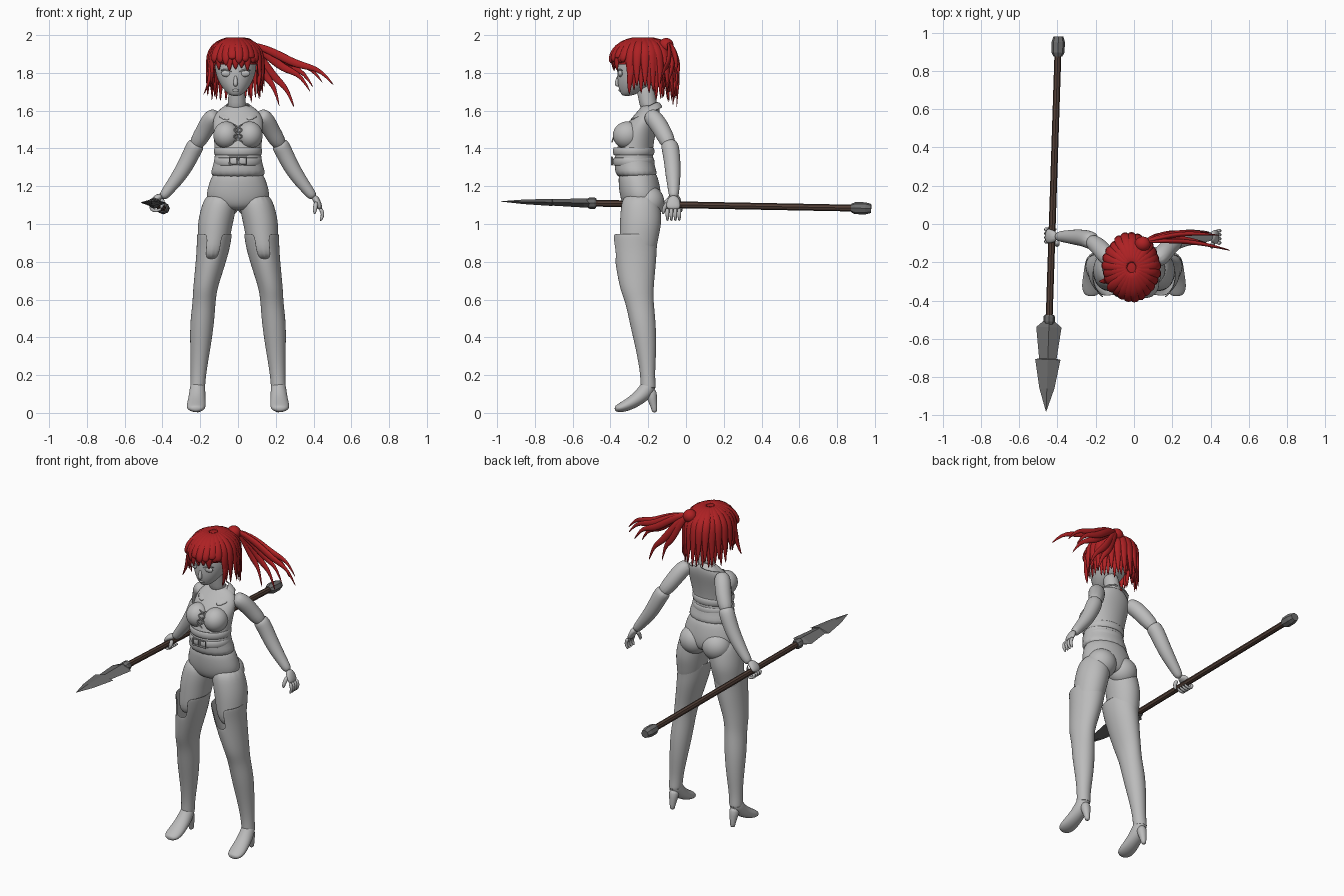
import bpy, bmesh, math, random
from mathutils import Vector, Matrix

random.seed(4)
default_cube = bpy.data.objects.get("Cube")
if default_cube:
    bpy.data.objects.remove(default_cube)

X, Y, Z = Vector((1, 0, 0)), Vector((0, 1, 0)), Vector((0, 0, 1))
HEAD_X = -.013


def material(name, colour):
    mat = bpy.data.materials.new(name)
    mat.use_nodes = True
    mat.diffuse_color = (*colour, 1)
    shader = next(n for n in mat.node_tree.nodes if n.type == 'BSDF_PRINCIPLED')
    shader.inputs["Base Color"].default_value = (*colour, 1)
    return mat


body_grey = material("body grey", (.5, .5, .5))
hair_red = material("hair red", (.42, .015, .017))
shaft_brown = material("shaft brown", (.085, .05, .038))
metal_grey = material("metal grey", (.15, .15, .15))


def finish(name, bm, mat, smooth=0, solid=0):
    bmesh.ops.recalc_face_normals(bm, faces=bm.faces)
    mesh = bpy.data.meshes.new(name)
    bm.to_mesh(mesh)
    bm.free()
    mesh.materials.append(mat)
    obj = bpy.data.objects.new(name, mesh)
    bpy.context.scene.collection.objects.link(obj)
    if solid:
        obj.modifiers.new("thickness", 'SOLIDIFY').thickness = solid
    if smooth:
        subdivision = obj.modifiers.new("rounding", 'SUBSURF')
        subdivision.levels = subdivision.render_levels = smooth
        for polygon in mesh.polygons:
            polygon.use_smooth = True
    return obj


def sweep(name, path, radii, mat, sides=12, hint=X, axis=None, smooth=2,
          caps=True, solid=0, cut=None):
    """Skin elliptical rings (width along hint, depth across it) along a path."""
    path = [Vector(p) for p in path]
    grow = 3 / (2 + math.cos(math.tau / sides)) if smooth else 1
    bm = bmesh.new()
    rings = []
    for i, point in enumerate(path):
        ahead = path[min(i + 1, len(path) - 1)] - path[max(i - 1, 0)]
        along = axis or ahead.normalized()
        side = (hint - along * hint.dot(along)).normalized()
        across = along.cross(side)
        wide, deep = radii[i] if isinstance(radii[i], tuple) else (radii[i], radii[i])
        rings.append([bm.verts.new(point + grow * (
            side * wide * math.cos(math.tau * k / sides) +
            across * deep * math.sin(math.tau * k / sides))) for k in range(sides)])
    for low, high in zip(rings, rings[1:]):
        for k in range(sides):
            j = (k + 1) % sides
            bm.faces.new((low[k], low[j], high[j], high[k]))
    if caps:
        bm.faces.new(rings[0])
        bm.faces.new(rings[-1])
    if cut:
        doomed = [f for f in bm.faces if cut(f.calc_center_median())]
        bmesh.ops.delete(bm, geom=doomed, context='FACES')
    return finish(name, bm, mat, smooth, solid)


def stack(name, rows, mat=body_grey, x=0, **options):
    """Level rings given as rows of height, depth position, half width, half depth."""
    return sweep(name, [(x, y, z) for z, y, _, _ in rows],
                 [(w, d) for _, _, w, d in rows], mat, axis=Z, **options)


def pair(name, path, radii, mat=body_grey, **options):
    for label, sign in (("left_", 1), ("right_", -1)):
        sweep(label + name, [(sign * x, y, z) for x, y, z in path], radii, mat, **options)


def ball(name, centre, size, mat=body_grey, cut=None):
    bm = bmesh.new()
    bmesh.ops.create_uvsphere(bm, u_segments=24, v_segments=14, radius=1,
                              matrix=Matrix.Translation(centre) @ Matrix.Diagonal((*size, 1)))
    if cut:
        doomed = [f for f in bm.faces if cut(f.calc_center_median())]
        bmesh.ops.delete(bm, geom=doomed, context='FACES')
    return finish(name, bm, mat, smooth=1)


# Torso, vest and belts
stack("vest", [(1.235, -.257, .157, .116), (1.3, -.27, .134, .106), (1.36, -.278, .12, .1),
               (1.42, -.265, .124, .092), (1.5, -.248, .134, .09), (1.57, -.21, .132, .07),
               (1.615, -.19, .09, .05), (1.63, -.19, .05, .04)], sides=20, solid=.006)
stack("pelvis", [(1.3, -.26, .12, .095), (1.22, -.25, .152, .108), (1.15, -.24, .17, .11),
                 (1.1, -.235, .15, .1), (1.07, -.235, .07, .07)], sides=16)
for label, height in (("upper", 1.385), ("lower", 1.33)):
    stack(label + "_belt", [(height - .023, -.277, .123, .106), (height, -.277, .13, .112),
                            (height + .023, -.277, .123, .106)],
          sides=20, caps=False, solid=.008)
for sign in (1, -1):
    sweep("buckle", [(sign * .025 + dx, -.392, 1.335 + dz) for dx, dz in
                     ((-.02, -.02), (.02, -.02), (.02, .02), (-.02, .02), (-.02, -.02))],
          [.005] * 5, body_grey, sides=6, hint=Y, smooth=0)
for label, sign in (("left_", 1), ("right_", -1)):
    ball(label + "bust", (sign * .062, -.312, 1.47), (.07, .076, .073))
    ball(label + "buttock", (sign * .078, -.198, 1.115), (.09, .085, .088))
    # Folded collar flap, from the nape to the front point
    bm = bmesh.new()
    inner = [(0, -.145, 1.655), (.06, -.16, 1.65), (.065, -.23, 1.615), (.025, -.3, 1.55)]
    outer = [(0, -.115, 1.62), (.1, -.13, 1.615), (.125, -.23, 1.585), (.08, -.3, 1.55)]
    rows = [[bm.verts.new((sign * x, y, z)) for x, y, z in row] for row in (inner, outer)]
    for k in range(len(inner) - 1):
        bm.faces.new((rows[0][k], rows[0][k + 1], rows[1][k + 1], rows[1][k]))
    finish(label + "collar", bm, body_grey, smooth=1, solid=.01)
    for k in range(3):
        top, front = 1.53 - .033 * k, -.352 - .014 * k
        sweep(label + "lace", [(sign * .026, front, top), (0, front - .008, top - .016),
                               (-sign * .026, front - .012, top - .033)],
              [.004] * 3, body_grey, sides=6, smooth=1)

# Legs, tall boots with a notched cuff, and heeled feet
pair("thigh", [(.085, -.24, 1.17), (.104, -.24, 1.08), (.121, -.24, 1), (.127, -.248, .93),
               (.145, -.26, .8)],
     [(.08, .09), (.094, .106), (.092, .11), (.086, .102), (.07, .09)], axis=Z, sides=16)
boot_path = [(.124, -.273, .95), (.13, -.27, .88), (.14, -.267, .82), (.156, -.265, .74),
             (.175, -.26, .65), (.18, -.245, .58), (.191, -.228, .47), (.2, -.21, .33),
             (.21, -.203, .2), (.214, -.2, .13)]
pair("boot", boot_path, [(.093, .124), (.088, .115), (.082, .11), (.073, .1), (.063, .087),
                         (.06, .073), (.064, .069), (.052, .053), (.039, .037), (.04, .042)],
     axis=Z, sides=16, caps=False, solid=.006,
     cut=lambda c: c.z > .83 and c.y < -.3 and abs(abs(c.x) - .13) < .032)
pair("foot", [(.212, -.185, .17), (.215, -.21, .115), (.218, -.265, .066),
              (.222, -.325, .034), (.223, -.365, .022), (.223, -.378, .022)],
     [(.036, .035), (.042, .044), (.046, .036), (.052, .03), (.042, .02), (.015, .01)])
pair("heel", [(.213, -.19, .13), (.213, -.178, .07), (.213, -.168, .03), (.213, -.166, 0)],
     [.034, .026, .016, .014], smooth=1)

# Arms with elbow gloves
pair("upper_arm", [(.11, -.2, 1.585), (.145, -.165, 1.555), (.178, -.122, 1.49),
                   (.235, -.08, 1.4)], [.04, .049, .046, .04], hint=Y)
pair("glove", [(.212, -.093, 1.437), (.237, -.08, 1.395), (.272, -.072, 1.32),
               (.315, -.068, 1.25), (.365, -.065, 1.185), (.405, -.065, 1.135)],
     [.046, .046, .043, .039, .03, .025], hint=Y)


# Hands: the left one open, the right one closed round the shaft
def hand(label, sign, palm, finger, thumb):
    def place(points, shift=0):
        return [(sign * x, y + shift, z) for x, y, z in points]
    sweep(label + "palm", place(palm), [(.024, .02), (.038, .017), (.037, .013)],
          body_grey, hint=Y)
    for k in range(4):
        sweep(label + "finger", place(finger, .021 * (k - 1.5)), [.011, .01, .009, .006],
              body_grey, sides=8, hint=Y, smooth=1)
    sweep(label + "thumb", place(thumb), [.013, .012, .007], body_grey, sides=8, hint=Y, smooth=1)


hand("left_", 1, [(.4, -.065, 1.15), (.425, -.067, 1.11), (.437, -.067, 1.075)],
     [(.435, -.067, 1.085), (.448, -.067, 1.06), (.448, -.067, 1.04), (.435, -.067, 1.015)],
     [(.415, -.09, 1.12), (.408, -.118, 1.085), (.405, -.122, 1.05)])
hand("right_", -1, [(.4, -.065, 1.15), (.44, -.065, 1.135), (.46, -.06, 1.1)],
     [(.46, -.06, 1.105), (.462, -.06, 1.075), (.43, -.06, 1.065), (.402, -.06, 1.085)],
     [(.405, -.09, 1.135), (.395, -.11, 1.11), (.41, -.112, 1.08)])

# Head and face
stack("neck", [(1.59, -.19, .056, .05), (1.66, -.205, .043, .045), (1.76, -.225, .045, .05)],
      x=HEAD_X / 2)
stack("head", [(1.677, -.315, .022, .02), (1.695, -.296, .048, .052), (1.74, -.265, .084, .097),
               (1.8, -.243, .107, .12), (1.86, -.23, .113, .13), (1.92, -.225, .1, .115),
               (1.965, -.22, .05, .06)], x=HEAD_X, sides=20)
sweep("nose", [(HEAD_X, -.354, 1.79), (HEAD_X, -.364, 1.76), (HEAD_X, -.368, 1.738),
               (HEAD_X, -.355, 1.73)], [.007, .01, .013, .008], body_grey, sides=8)
ball("lips", (HEAD_X, -.346, 1.708), (.02, .011, .008))
for label, sign in (("left_", 1), ("right_", -1)):
    ball(label + "eye", (HEAD_X + sign * .048, -.347, 1.797), (.029, .013, .018))
    sweep(label + "eyelid", [(HEAD_X + sign * .018, -.363, 1.805), (HEAD_X + sign * .05, -.359, 1.82),
                             (HEAD_X + sign * .082, -.333, 1.812)],
          [.003, .006, .003], body_grey, sides=6, smooth=1)

# Hair cap and two layers of hanging locks
ball("hair_cap", (HEAD_X, -.228, 1.87), (.134, .155, .113), hair_red,
     cut=lambda c: c.z < 1.85 and c.y < -.2)


def lock(name, path, widest, hint):
    shape = [math.sin(math.pi * (.15 + .83 * k / (len(path) - 1))) for k in range(len(path))]
    sweep(name, path, [(widest * s + .001, widest * .55 * s + .001) for s in shape],
          hair_red, sides=8, hint=hint, smooth=1)


count = 25
for layer, spread in (("under", .95), ("over", 1.02)):
    for i in range(count):
        turn = math.tau * (i + (.5 if layer == "over" else 0)) / count
        front = math.cos(turn)
        tip = 1.83 if front > .5 else 1.7 if front > -.2 else 1.645
        tip += random.uniform(-.025, .025) + (.03 if layer == "over" else 0)
        reach = spread * random.uniform(.96, 1.03)

        def at(radius, height):
            return (HEAD_X + .142 * reach * radius * math.sin(turn),
                    -.228 - .17 * reach * radius * math.cos(turn), height)
        path = [at(math.sin(math.radians(d)), 1.87 + .116 * math.cos(math.radians(d)))
                for d in (8, 30, 55, 80)]
        path += [at(1.01, (1.87 + tip) / 2), at(.96 if front > 0 else 1.05, tip)]
        lock(layer + "_lock", path, .026, Vector((math.cos(turn), math.sin(turn), 0)))
for end, sway in ((-.185, -.15), (.1, .118)):
    lock("temple_lock", [(sway * .9, -.27, 1.92), (sway, -.285, 1.84), (sway * .97, -.3, 1.76),
                         (end, -.3, 1.68)], .02, Y)

# Windblown ponytail streaming to the left
ball("hair_knot", (.045, -.105, 1.945), (.042, .04, .04), hair_red)
root = Vector((.05, -.095, 1.955))
for tip in ((.51, -.14, 1.73), (.45, -.06, 1.745), (.385, -.1, 1.695), (.3, -.05, 1.61),
            (.22, -.07, 1.62), (.4, -.045, 1.72)):
    path = []
    for k in range(8):
        t = k / 7
        wave = .045 * math.sin(math.pi * t) - .028 * math.sin(math.tau * t * t)
        path.append(root.lerp(Vector(tip), t) + Z * wave + Y * .025 * math.sin(math.pi * t))
    lock("ponytail_strand", path, .021, Z)


# Spear
def spear(name, stations, mat, sides=8):
    sweep(name, [(.033 * y - .427, y, 1.101 - .019 * y) for y, _, _ in stations],
          [(w, d) for _, w, d in stations], mat, sides=sides, smooth=0)


spear("spear_shaft", [(-.52, .018, .018), (.92, .018, .018)], shaft_brown)
spear("spear_butt", [(.875, .022, .022), (.895, .034, .032), (.95, .035, .032),
                     (.98, .026, .024)], metal_grey)
spear("spear_collar", [(-.475, .024, .024), (-.483, .03, .03), (-.51, .03, .03),
                       (-.525, .022, .022)], metal_grey)
spear("spear_rear_blade", [(-.505, .026, .024), (-.54, .066, .024), (-.71, .045, .017)],
      metal_grey, sides=4)
spear("spear_front_blade", [(-.7, .03, .014), (-.708, .066, .019), (-.86, .039, .012),
                            (-.98, .001, .001)], metal_grey, sides=4)
